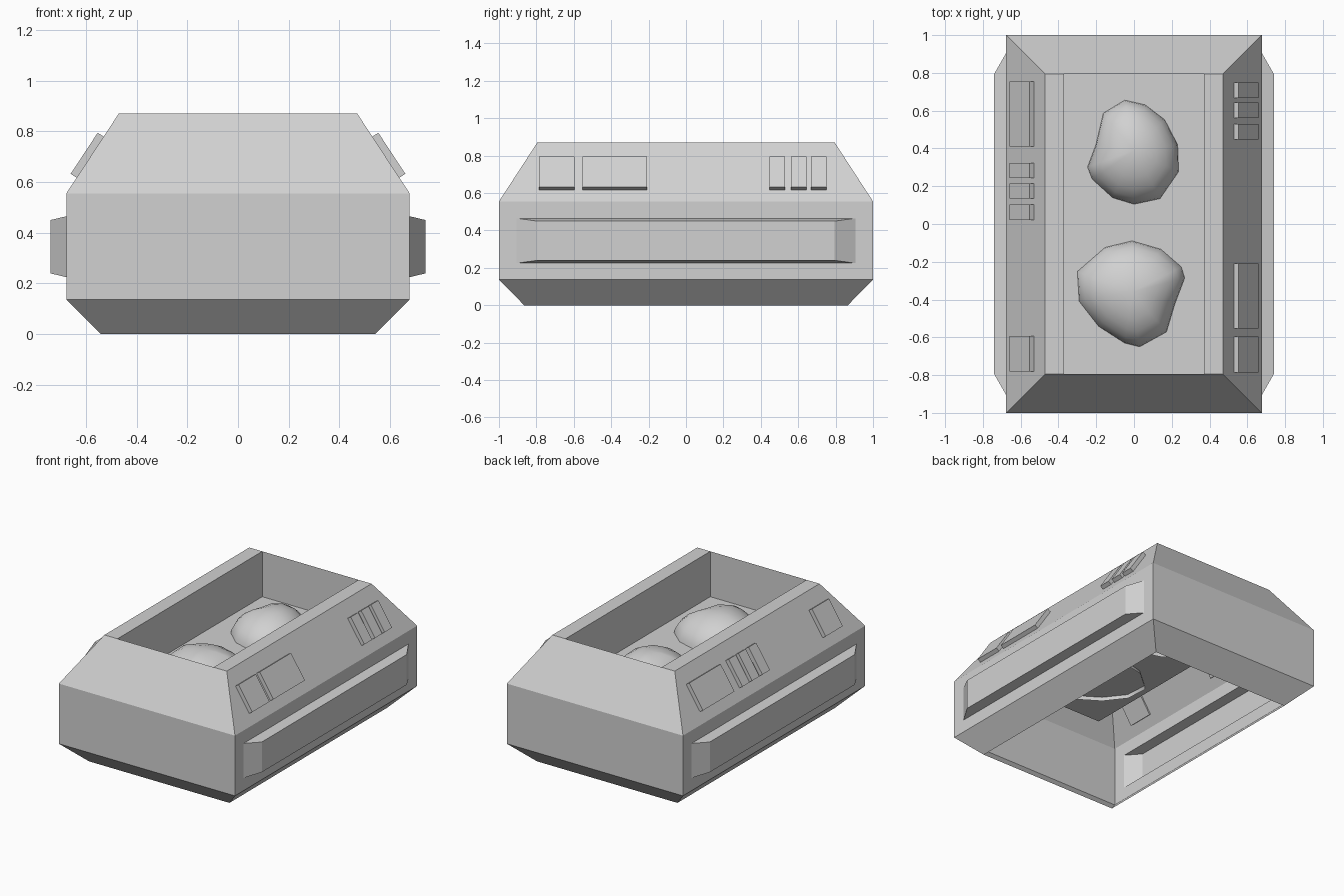
import bpy, bmesh, math
from mathutils import Vector

if "Cube" in bpy.data.objects:
    bpy.data.objects.remove(bpy.data.objects["Cube"])

grey = bpy.data.materials.new("light_grey")
grey.diffuse_color = (0.64, 0.64, 0.64, 1)
grey.use_nodes = True
grey.node_tree.nodes["Principled BSDF"].inputs["Base Color"].default_value = grey.diffuse_color


def finish(bm, name, smooth=False):
    bmesh.ops.remove_doubles(bm, verts=bm.verts, dist=1e-5)
    bmesh.ops.recalc_face_normals(bm, faces=bm.faces)
    me = bpy.data.meshes.new(name)
    bm.to_mesh(me)
    bm.free()
    me.materials.append(grey)
    for p in me.polygons:
        p.use_smooth = smooth
    ob = bpy.data.objects.new(name, me)
    bpy.context.collection.objects.link(ob)
    return ob


def bridge(bm, a, b, skip=()):
    """Quads between two closed rings of points."""
    n = len(a)
    for i in range(n):
        if i not in skip:
            j = (i + 1) % n
            bm.faces.new([bm.verts.new(p) for p in (a[i], a[j], b[j], b[i])])


def rect(x, y, z):
    return [(-x, -y, z), (x, -y, z), (x, y, z), (-x, y, z)]


def side_rect(x, y, z0, z1):
    return [(x, -y, z0), (x, y, z0), (x, y, z1), (x, -y, z1)]


# Hull: thin open-bottomed shell with a sunken tray in the top
bm = bmesh.new()
bottom, low = rect(0.54, 0.865, 0), rect(0.677, 1.0, 0.137)
high, top = rect(0.677, 1.0, 0.555), rect(0.47, 0.795, 0.87)
rim, floor = rect(0.37, 0.795, 0.87), rect(0.37, 0.795, 0.555)
bridge(bm, bottom, low)
bridge(bm, low, high, skip=(1, 3))
bridge(bm, high, top)
for s in (1, 3):                       # rim strips along the long sides
    j = (s + 1) % 4
    bm.faces.new([bm.verts.new(p) for p in (top[s], top[j], rim[j], rim[s])])
bridge(bm, rim, floor)
bm.faces.new([bm.verts.new(p) for p in floor])

# Side walls with a long raised bumper
for s in (-1, 1):
    wall = side_rect(s * 0.677, 1.0, 0.137, 0.555)
    base = side_rect(s * 0.677, 0.905, 0.225, 0.465)
    face = side_rect(s * 0.74, 0.795, 0.24, 0.45)
    bridge(bm, wall, base)
    bridge(bm, base, face)
    bm.faces.new([bm.verts.new(p) for p in face])
finish(bm, "hull")

# Raised panels on the sloping sides
PANELS = {
    1: [(-0.785, -0.595), (-0.553, -0.208), (0.447, 0.53), (0.562, 0.643), (0.668, 0.75)],
    -1: [(-0.78, -0.592), (0.02, 0.103), (0.135, 0.215), (0.243, 0.322), (0.41, 0.755)],
}
lo, hi = Vector((0.677, 0, 0.555)), Vector((0.47, 0, 0.87))
slope = (hi - lo).normalized()
normal = Vector((slope.z, 0, -slope.x))
for s, spans in PANELS.items():
    for k, (y0, y1) in enumerate(spans):
        bm = bmesh.new()
        rings = []
        for d in (-0.01, 0.028):
            a = lo + slope * 0.074 + normal * d
            b = lo + slope * 0.268 + normal * d
            rings.append([(s * p.x, y, p.z) for p, y in ((a, y0), (a, y1), (b, y1), (b, y0))])
        bridge(bm, *rings)
        for r in rings:
            bm.faces.new([bm.verts.new(p) for p in r])
        finish(bm, f"{'right' if s > 0 else 'left'}_panel_{k + 1}")


# Lumpy domes lying in the tray
def dome(name, outline, peak):
    bm = bmesh.new()
    cx, cy = peak
    z0, h, n = 0.53, 0.20, 6
    rings = []
    for i in range(n):
        t = math.radians(90 * i / n)
        f = math.cos(t)
        rings.append([(cx + (x - cx) * f, cy + (y - cy) * f, z0 + h * math.sin(t))
                      for x, y in outline])
    for a, b in zip(rings, rings[1:]):
        bridge(bm, a, b)
    last = rings[-1]
    for i in range(len(last)):
        bm.faces.new([bm.verts.new(p) for p in (last[i], last[(i + 1) % len(last)], (cx, cy, z0 + h))])
    finish(bm, name, smooth=True)


dome("back_lump", [(-0.05, 0.66), (-0.165, 0.59), (-0.205, 0.42), (-0.25, 0.30), (-0.225, 0.235),
                   (-0.115, 0.135), (0, 0.10), (0.14, 0.13), (0.24, 0.275), (0.235, 0.42),
                   (0.165, 0.555), (0.06, 0.635)], (0.0, 0.39))
dome("front_lump", [(-0.01, -0.085), (-0.155, -0.12), (-0.305, -0.25), (-0.295, -0.41), (-0.19, -0.545),
                    (-0.05, -0.635), (0.03, -0.655), (0.175, -0.575), (0.22, -0.425), (0.273, -0.285),
                    (0.255, -0.225), (0.145, -0.13)], (-0.01, -0.36))
